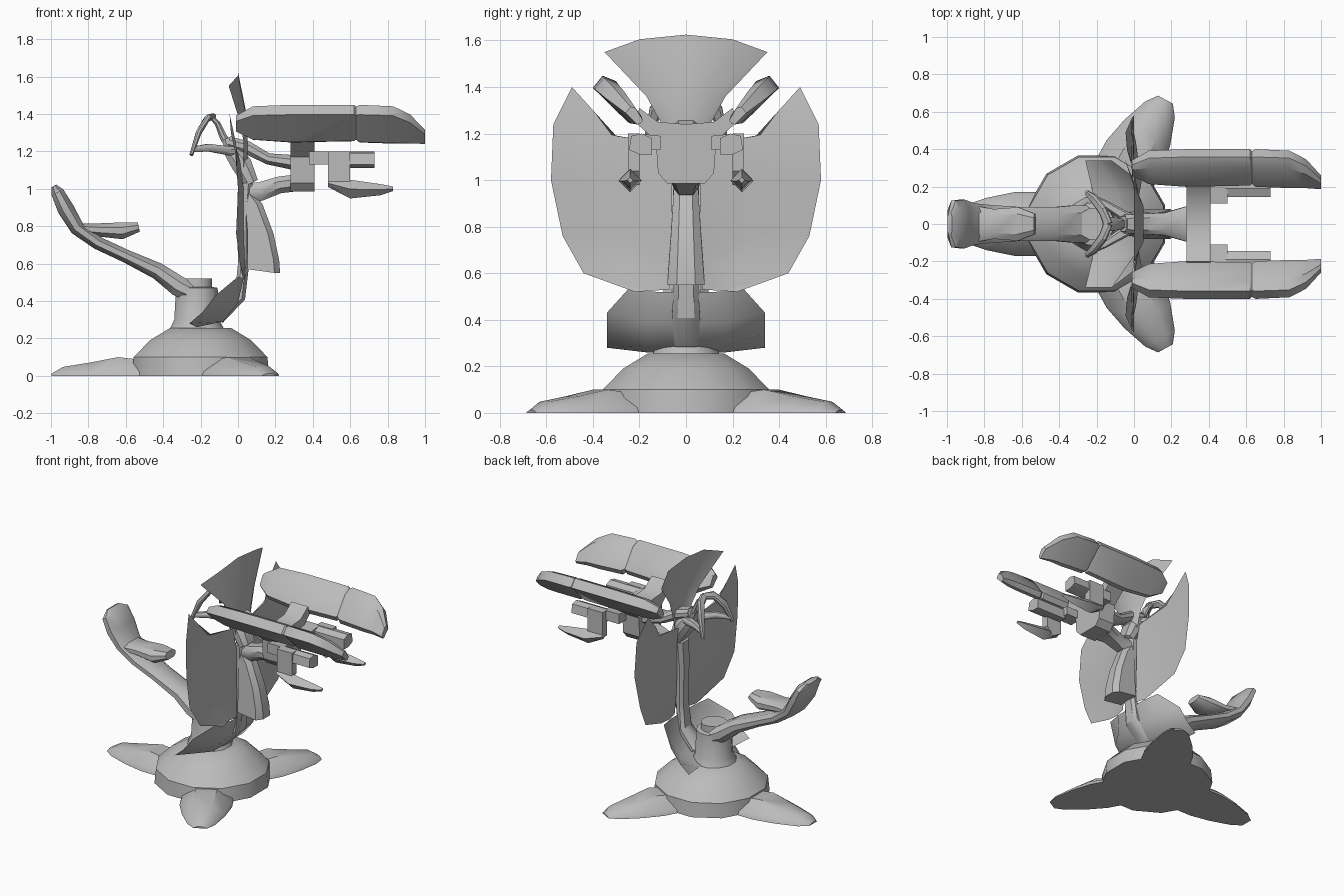
import bpy, bmesh, math
from mathutils import Vector, Matrix

cube = bpy.data.objects.get("Cube")
if cube:
    bpy.data.objects.remove(cube)

grey = bpy.data.materials.new("plain_grey")
grey.use_nodes = True
grey.diffuse_color = (0.5, 0.5, 0.5, 1)
grey.node_tree.nodes["Principled BSDF"].inputs["Base Color"].default_value = (0.5, 0.5, 0.5, 1)


def finish(name, bm, angle=35):
    bmesh.ops.recalc_face_normals(bm, faces=bm.faces)
    mesh = bpy.data.meshes.new(name)
    bm.to_mesh(mesh)
    bm.free()
    mesh.materials.append(grey)
    ob = bpy.data.objects.new(name, mesh)
    bpy.context.collection.objects.link(ob)
    bpy.ops.object.select_all(action='DESELECT')
    ob.select_set(True)
    bpy.context.view_layer.objects.active = ob
    bpy.ops.object.shade_smooth_by_angle(angle=math.radians(angle))
    return ob


def loft(name, sections, closed=True, angle=35):
    """Skin a row of equal sections; closed ones get end caps."""
    bm = bmesh.new()
    rows = [[bm.verts.new(p) for p in s] for s in sections]
    n = len(rows[0])
    for a, b in zip(rows, rows[1:]):
        for i in range(n if closed else n - 1):
            j = (i + 1) % n
            bm.faces.new((a[i], a[j], b[j], b[i]))
    if closed:
        bm.faces.new(rows[0])
        bm.faces.new(rows[-1])
    return finish(name, bm, angle)


def sweep(name, path):
    """Flattened bar with an eight-sided section; path rows: point, half width, half thickness."""
    pts = [Vector(p) for p, w, t in path]
    sections = []
    for i, (p, w, t) in enumerate(path):
        d = (pts[min(i + 1, len(pts) - 1)] - pts[max(i - 1, 0)]).normalized()
        up = Vector((-d.z, 0, d.x)).normalized()
        side = d.cross(up).normalized()
        ring = [(1, .4), (.6, 1), (-.6, 1), (-1, .4), (-1, -.4), (-.6, -1), (.6, -1), (1, -.4)]
        sections.append([pts[i] + side * a * w + up * b * t for a, b in ring])
    return loft(name, sections)


def lathe(name, centre, profile, sides):
    return loft(name, [[(centre + r * math.cos(math.tau * (k + .5) / sides),
                         r * math.sin(math.tau * (k + .5) / sides), z)
                        for k in range(sides)] for r, z in profile])


def mirror(ob):
    mod = ob.modifiers.new("mirror", 'MIRROR')
    mod.use_axis = (False, True, False)
    mod.use_mirror_merge = True
    return ob


# Domed base and socket
lathe("base_dome", -.2, [(.38, 0), (.37, .1), (.28, .19), (.17, .255)], 12)
lathe("socket", -.22, [(.15, .25), (.125, .3), (.115, .47), (.085, .475), (.085, .52)], 12)

# Three splayed feet
foot_rows = [(.3, .17, .09), (.42, .17, .105), (.56, .14, .075), (.7, .09, .05), (.76, .045, .012)]
for name, degrees, reach in (("rear_foot", 180, 1.05), ("left_foot", 61, 1), ("right_foot", -61, 1)):
    spin = Matrix.Rotation(math.radians(degrees), 3, 'Z')
    loft(name, [[Vector((-.2, 0, 0)) + spin @ Vector((r * reach, w * a, h * b))
                 for a, b in ((-1, 0), (-.95, .25), (-.4, .95), (.4, .95), (.95, .25), (1, 0))]
                for r, w, h in foot_rows])

# Rear arm, upturned pad and saddle
sweep("rear_arm", [((-.22, 0, .43), .1, .05), ((-.32, 0, .48), .1, .055), ((-.43, 0, .56), .09, .045),
                   ((-.6, 0, .64), .09, .035), ((-.75, 0, .71), .1, .035), ((-.86, 0, .79), .11, .04),
                   ((-.92, 0, .89), .13, .045), ((-.965, 0, .98), .125, .035), ((-.985, 0, 1.015), .06, .015)])
sweep("saddle", [((-.87, 0, .79), .1, .025), ((-.75, 0, .78), .08, .035),
                 ((-.62, 0, .775), .09, .045), ((-.53, 0, .795), .055, .025)])

# Curved skirt below the shields
loft("skirt", [[(e[0], -e[1], e[2]), (m[0], -e[1] * .5, m[1]), (m[0], e[1] * .5, m[1]), e]
               for m, e in (((-.22, .26), (-.26, .34, .28)), ((-.08, .29), (-.19, .34, .34)),
                            ((0, .39), (-.12, .34, .43)), ((.03, .52), (0, .25, .53)))],
     closed=False)

# Two thin shields, fanned from the inner edge
shield_rows = [((.04, .07, .53), (.04, .22, .52)), ((.035, .06, .64), (.01, .44, .6)),
               ((.03, .06, .8), (-.01, .53, .76)), ((.03, .06, 1.0), (0, .58, 1.0)),
               ((.01, .07, 1.15), (-.01, .57, 1.24)), ((0, .3, 1.19), (-.045, .49, 1.4))]
mirror(loft("shields", [[a, Vector(a).lerp(Vector(b), .5) + Vector((-.015, 0, 0)), b]
                        for a, b in shield_rows], closed=False))

# Upper fan
loft("top_fan", [[(xe, -y, ze), (xm, -y * .57, zm - .02), (xm, 0, zm), (xm, y * .57, zm - .02), (xe, y, ze)]
                 for xm, zm, xe, y, ze in ((.05, 1.05, .03, .05, 1.05), (.05, 1.25, .03, .11, 1.25),
                                           (.05, 1.38, .01, .17, 1.36), (0, 1.625, -.05, .35, 1.55))],
     closed=False)

# Spine and flared cowl
sweep("spine", [((-.1, 0, .3), .07, .025), ((.01, 0, .42), .06, .03), ((.03, 0, .6), .05, .03),
                ((.03, 0, .85), .05, .035), ((.04, 0, 1.03), .06, .04)])
loft("cowl", [[(x0, -w, z0), (x1 - .03, -w, z1), (x1, -w * .5, z1), (x1, w * .5, z1), (x1 - .03, w, z1), (x0, w, z0)]
              for x0, z0, x1, z1, w in ((.04, 1.0, .07, 1.0, .05), (.04, .92, .13, .92, .055),
                                        (.05, .78, .19, .76, .065), (.05, .64, .22, .62, .075),
                                        (.05, .57, .225, .55, .08))])

# Neck arms joining the spine to the cradle
sweep("lower_neck", [((.02, 0, .98), .05, .05), ((.12, 0, .985), .05, .05),
                     ((.22, 0, 1.02), .07, .045), ((.3, 0, 1.03), .1, .045)])
sweep("upper_neck", [((-.05, 0, 1.25), .05, .03), ((.05, 0, 1.22), .055, .035),
                     ((.16, 0, 1.16), .06, .03), ((.3, 0, 1.14), .1, .04)])
sweep("hinge", [((.07, 0, 1.03), .06, .04), ((.02, 0, 1.13), .07, .055),
                ((-.03, 0, 1.2), .05, .045), ((-.06, 0, 1.27), .04, .025)])

# Cradle between the barrels
half = [(0, 1.24), (.12, 1.25), (.2, 1.31), (.22, 1.25), (.13, 1.17), (.12, 1.03), (.08, .985), (0, .985)]
outline = half + [(-y, z) for y, z in half[-2:0:-1]]
loft("cradle", [[(x, y, z) for y, z in outline] for x in (.28, .41)])

# Open yoke behind the fan
for side in (1, -1):
    name = "left" if side > 0 else "right"
    sweep(name + "_yoke_arch", [((-.14, 0, 1.385), .025, .015), ((-.165, side * .07, 1.375), .028, .015),
                                ((-.21, side * .13, 1.3), .028, .015), ((-.25, side * .165, 1.18), .015, .01)])
    sweep(name + "_yoke_bar", [((-.24, side * .15, 1.21), .015, .015), ((-.16, side * .11, 1.22), .02, .02),
                               ((-.03, side * .03, 1.2), .03, .025)])
sweep("yoke_stem", [((-.15, 0, 1.39), .04, .012), ((-.11, 0, 1.35), .035, .015),
                    ((-.08, 0, 1.28), .03, .02), ((-.03, 0, 1.2), .04, .025)])

# Long tilted barrels
barrel = [(0, -.02), (.025, -.04), (.235, -.035), (.24, .032), (.18, .054), (.01, .02)]
stations = [(-.01, .08, .17, .6), (.08, .02, .23, .95), (.28, 0, .24, 1), (.62, .01, .24, 1),
            (.63, .02, .23, .85), (.65, .0, .24, 1), (.83, -.01, .23, .95), (.92, -.01, .17, .85), (1, -.02, .06, .5)]
mirror(loft("barrels", [[(x, .205 + .73 * u - .68 * v * t, 1.262 + .68 * u + .73 * v * t)
                         for u, v, t in ((lo + (hi - lo) * a / .24, b, th) for a, b in barrel)]
                        for x, lo, hi, th in stations]))

# Short inner rods with their side links
rod = [(.145, 1.11), (.145, 1.18), (.19, 1.2), (.235, 1.19), (.245, 1.13), (.2, 1.11)]
mirror(loft("inner_rods", [[(x, y, z) for y, z in rod] for x in (.49, .73)]))
mirror(loft("rod_links", [[(x, y, z) for y, z in ((.11, 1.13), (.11, 1.19), (.21, 1.2), (.21, 1.13))]
                          for x in (.38, .5)]))

# Hanging brackets and pointed lower prongs
plate = [(.48, 1.2), (.48, 1.02), (.55, .98), (.6, 1.04), (.6, 1.2)]
mirror(loft("brackets", [[(x, y, z) for x, z in plate] for y in (.2, .25)]))
mirror(loft("lower_prongs", [[(x, .24 + s * a, zc + s * b) for a, b in ((1, 0), (0, 1), (-1, 0), (0, -1))]
                             for x, zc, s in ((.48, 1.03, .02), (.6, .998, .05), (.76, .995, .03), (.83, 1.0, .012))]))
